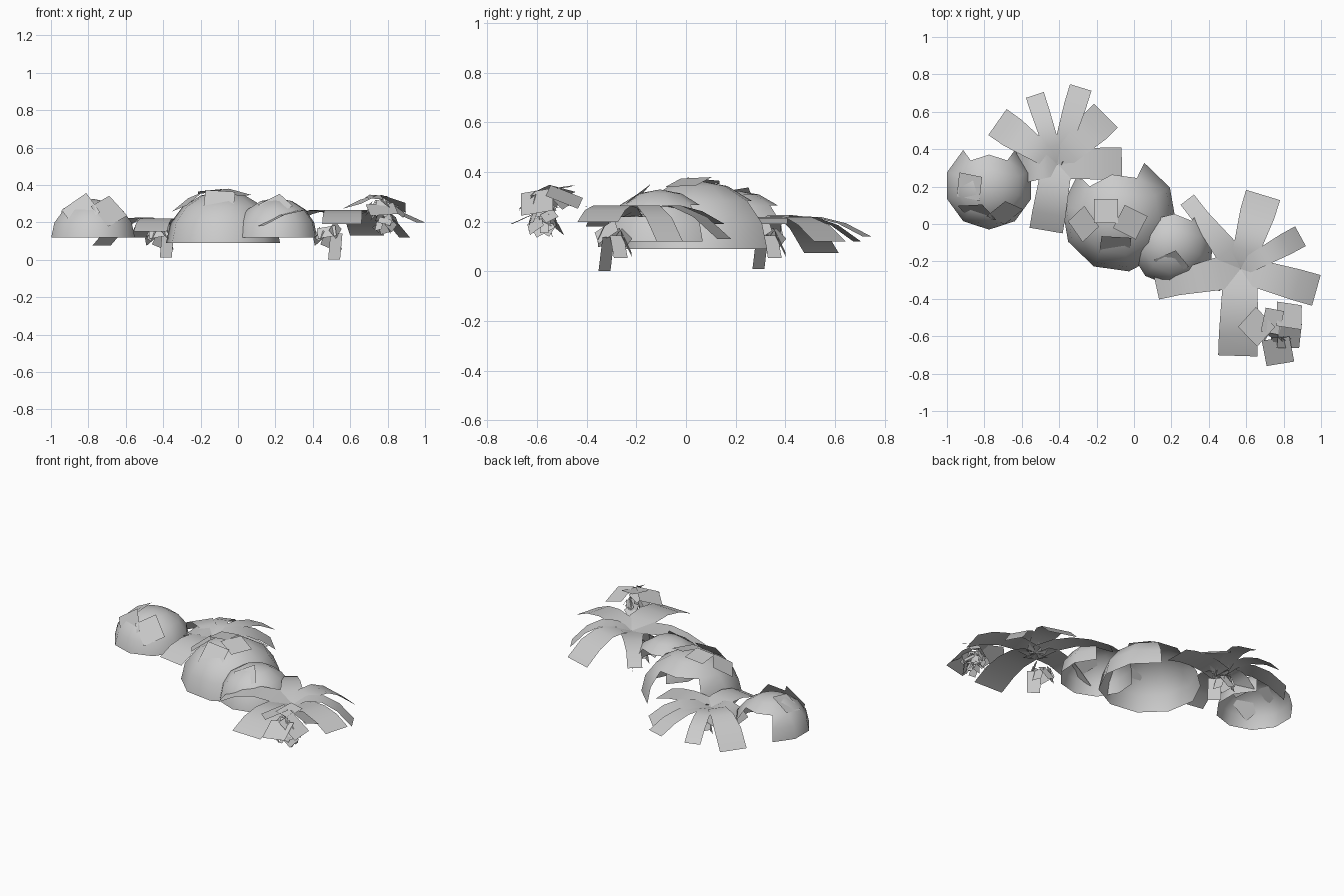
import bpy, math, random
from mathutils import Vector, Matrix

if "Cube" in bpy.data.objects:
    bpy.data.objects.remove(bpy.data.objects["Cube"])

random.seed(4)


def make_object(name, verts, faces, smooth=True):
    mesh = bpy.data.meshes.new(name)
    mesh.from_pydata([tuple(v) for v in verts], [], faces)
    obj = bpy.data.objects.new(name, mesh)
    bpy.context.collection.objects.link(obj)
    for p in mesh.polygons:
        p.use_smooth = smooth
    return obj


def dome(name, x, y, z, radius, height, turn):
    # low-poly half sphere, two segments of the lower rows left open at the back
    seg, rows = 10, 4
    verts, faces = [], []
    for r in range(rows):
        e = math.pi / 2 * r / rows
        for s in range(seg):
            a = math.radians(turn) + s * math.tau / seg
            verts.append((x + radius * math.cos(e) * math.cos(a),
                          y + radius * math.cos(e) * math.sin(a),
                          z + height * math.sin(e)))
    verts.append((x, y, z + height))
    for r in range(rows - 1):
        for s in range(seg):
            if r < 2 and s in (0, 1):
                continue
            t = (s + 1) % seg
            faces.append((r * seg + s, r * seg + t, (r + 1) * seg + t, (r + 1) * seg + s))
    top = (rows - 1) * seg
    for s in range(seg):
        faces.append((top + s, top + (s + 1) % seg, len(verts) - 1))
    make_object(name, verts, faces)


def cards(name, items):
    # flat square leaves: centre, facing direction, width, height, spin
    verts, faces = [], []
    for c, n, w, h, spin in items:
        q = Vector(n).to_track_quat('Z', 'Y').to_matrix() @ Matrix.Rotation(math.radians(spin), 3, 'Z')
        k = len(verts)
        for sx, sy in ((-1, -1), (1, -1), (1, 1), (-1, 1)):
            verts.append(Vector(c) + q @ Vector((sx * w / 2, sy * h / 2, 0)))
        faces.append((k, k + 1, k + 2, k + 3))
    make_object(name, verts, faces, False)


def fern(name, root, peak, fronds):
    # arched fronds: tip x, y, z, root width, tip width
    verts, faces = [], []
    n = 4
    root = Vector(root)
    for tx, ty, tz, w0, w1 in fronds:
        tip = Vector((tx, ty, tz))
        d = tip - root
        side = Vector((-d.y, d.x, 0)).normalized()
        base = len(verts)
        bulge = peak - (root.z + tz) / 2
        for i in range(n + 1):
            t = i / n
            p = root.lerp(tip, t)
            p.z += 4 * t * (1 - t) * bulge
            w = (w0 + (w1 - w0) * min(1, t * 1.3)) / 2
            verts += [p - side * w, p + side * w]
        for i in range(n):
            k = base + 2 * i
            faces.append((k, k + 2, k + 3, k + 1))
    make_object(name, verts, faces)


# bushes
dome("left_bush", -0.775, 0.205, 0.12, 0.235, 0.205, 54)
dome("middle_bush", -0.08, 0.05, 0.09, 0.308, 0.275, 64)
dome("right_bush", 0.205, -0.105, 0.12, 0.225, 0.21, 50)

# loose leaves lying on the bushes
cards("left_bush_leaves", [
    ((-0.88, 0.20, 0.295), (-0.5, -0.1, 0.9), 0.13, 0.14, -20),
    ((-0.84, 0.06, 0.26), (-0.3, -0.9, 0.5), 0.16, 0.15, 40),
    ((-0.69, 0.06, 0.26), (0.3, -0.8, 0.6), 0.14, 0.15, 30)])
cards("middle_bush_leaves", [
    ((-0.27, 0.00, 0.31), (-0.6, -0.15, 0.9), 0.14, 0.14, 25),
    ((-0.15, 0.07, 0.365), (-0.1, 0.1, 1), 0.13, 0.13, 45),
    ((-0.10, -0.115, 0.315), (0, -0.7, 0.6), 0.16, 0.14, -5),
    ((-0.02, 0.01, 0.36), (0.2, -0.15, 1), 0.14, 0.14, 10)])
cards("right_bush_leaves", [
    ((0.20, -0.21, 0.29), (-0.1, -0.65, 0.75), 0.14, 0.13, 40)])

# ferns
fern("back_fern", (-0.41, 0.32, 0.19), 0.22, [
    (-0.73, 0.545, 0.075, 0.09, 0.17), (-0.53, 0.69, 0.12, 0.08, 0.10),
    (-0.285, 0.73, 0.14, 0.08, 0.12), (-0.15, 0.58, 0.12, 0.10, 0.18),
    (-0.065, 0.325, 0.19, 0.16, 0.17), (-0.47, -0.035, 0.15, 0.16, 0.18),
    (-0.62, 0.30, 0.14, 0.12, 0.16)])
fern("front_fern", (0.57, -0.24, 0.22), 0.265, [
    (0.69, 0.155, 0.13, 0.12, 0.19), (0.89, -0.065, 0.12, 0.08, 0.12),
    (0.975, -0.355, 0.20, 0.14, 0.17), (0.555, -0.705, 0.19, 0.18, 0.21),
    (0.12, -0.34, 0.18, 0.20, 0.13), (0.285, 0.13, 0.19, 0.16, 0.09)])

# stems and young leaves under each fern
for label, x, y, low in (("back", -0.42, 0.33, 0.01), ("front", 0.48, -0.29, 0.0)):
    stems = [((x + 0.04, y - 0.03, low + 0.07), (-0.6, -0.8, 0.15), 0.08, 0.14, 0)]
    for i in range(6):
        a = i * math.tau / 6 + 0.4
        stems.append(((x + 0.05 * math.cos(a), y + 0.05 * math.sin(a), 0.10 + 0.012 * i),
                      (math.cos(a), math.sin(a), 0.45), 0.06, 0.10, i * 25))
    cards(label + "_fern_stems", stems)

# small leafy plant at the front right
leaves = [
    ((0.655, -0.55, 0.31), (-0.35, -0.1, 0.9), 0.15, 0.15, 30),
    ((0.83, -0.49, 0.30), (0.35, 0.35, 0.9), 0.14, 0.14, 40),
    ((0.77, -0.68, 0.27), (0.0, -0.4, 0.9), 0.15, 0.15, 10),
    ((0.83, -0.60, 0.28), (0.6, -0.2, 0.8), 0.13, 0.15, 15),
    ((0.74, -0.52, 0.335), (0.05, -0.15, 1), 0.13, 0.10, 60)]
for i in range(26):
    a = i * 2.4
    r = random.uniform(0.02, 0.09)
    leaves.append(((0.78 + r * math.cos(a), -0.57 + r * math.sin(a), random.uniform(0.17, 0.30)),
                   (math.cos(a), math.sin(a), random.uniform(0.2, 0.9)),
                   random.uniform(0.03, 0.06), random.uniform(0.06, 0.10), i * 37))
cards("small_plant", leaves)
